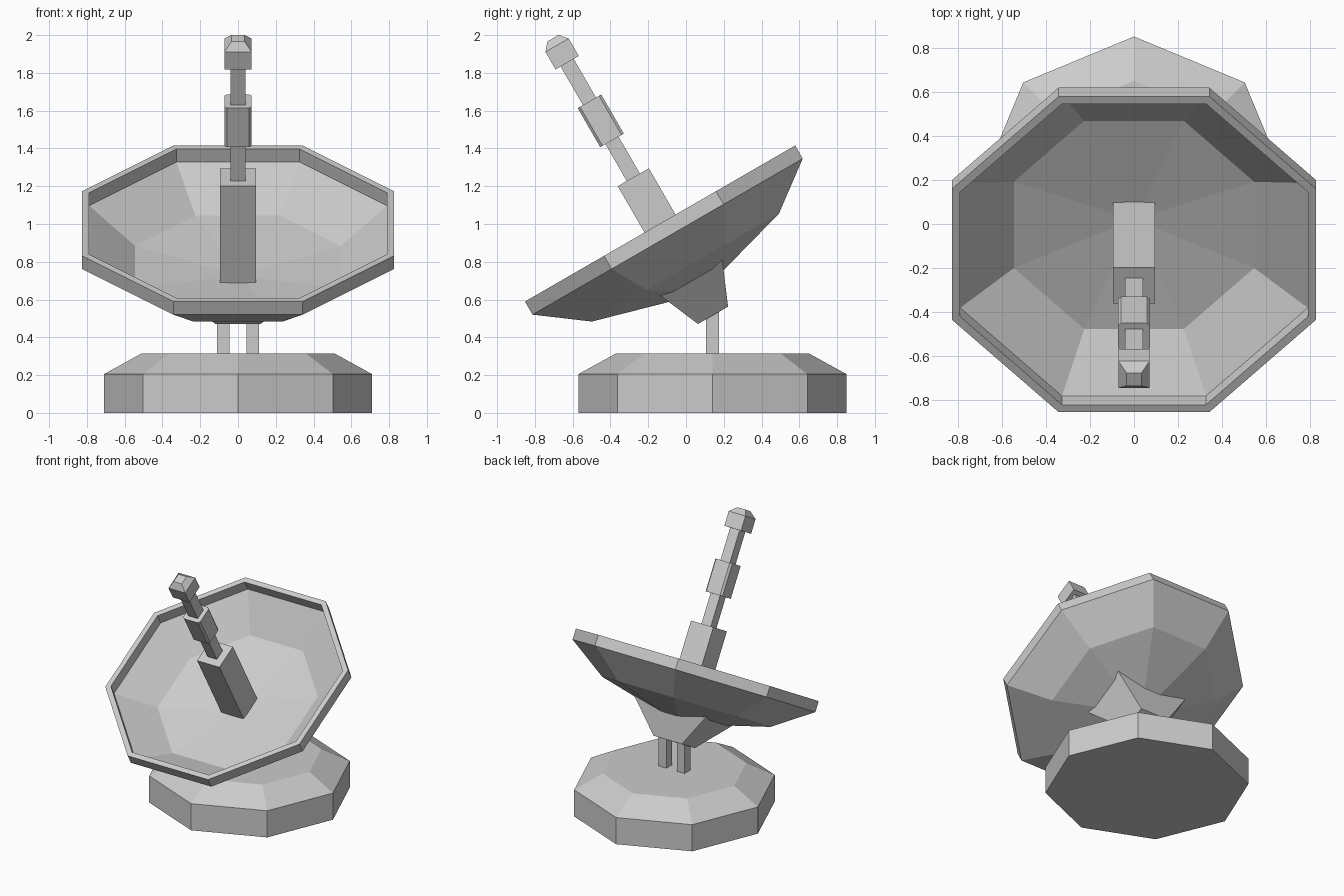
import bpy, bmesh
from math import cos, sin, pi, radians
from mathutils import Matrix

if "Cube" in bpy.data.objects:
    bpy.data.objects.remove(bpy.data.objects["Cube"])

# Dish frame: origin at the rim centre, tilted 30 degrees towards the front
DISH = Matrix.Translation((0, -0.1375, 1.0025)) @ Matrix.Rotation(radians(30), 4, 'X')


def loft(name, sections, matrix=Matrix()):
    """Join rings of (x, y) points at heights z; a one-point section is an apex."""
    bm = bmesh.new()
    rings = [[bm.verts.new((x, y, z)) for x, y in pts] for pts, z in sections]
    for a, b in zip(rings, rings[1:]):
        n = max(len(a), len(b))
        for i in range(n):
            j = (i + 1) % n
            quad = [a[i % len(a)], a[j % len(a)], b[j % len(b)], b[i % len(b)]]
            bm.faces.new(list(dict.fromkeys(quad)))
    for ring in (rings[0], rings[-1]):
        if len(ring) > 2:
            bm.faces.new(ring)
    bmesh.ops.recalc_face_normals(bm, faces=bm.faces)
    mesh = bpy.data.meshes.new(name)
    bm.to_mesh(mesh)
    bm.free()
    obj = bpy.data.objects.new(name, mesh)
    obj.matrix_world = matrix
    bpy.context.collection.objects.link(obj)
    return obj


def octagon(apothem=None, radius=None):
    """Flats towards the axes for an apothem, corners on the axes for a radius."""
    if apothem == 0:
        return [(0, 0)]
    r, turn = (radius, 0) if radius else (apothem / cos(pi / 8), pi / 8)
    return [(r * cos(turn + i * pi / 4), r * sin(turn + i * pi / 4)) for i in range(8)]


def rect(hx, hy=None):
    hy = hy or hx
    return [(-hx, -hy), (hx, -hy), (hx, hy), (-hx, hy)]


def chamfered(h, c):
    k = h - c
    return [(-k, -h), (k, -h), (h, -k), (h, k), (k, h), (-k, h), (-h, k), (-h, -k)]


# Octagonal foot with sloped shoulder
loft("base", [(octagon(radius=0.71), 0), (octagon(radius=0.71), 0.205),
              (octagon(radius=0.51), 0.315)], Matrix.Translation((0, 0.14, 0)))

# Twin support posts
for side, x in (("left", -0.077), ("right", 0.077)):
    loft(side + "_post", [(rect(0.033, 0.035), 0.30), (rect(0.033, 0.035), 0.60)],
         Matrix.Translation((x, 0.14, 0)))

# Flared mount under the dish
loft("dish_mount", [(rect(0.12, 0.092), -0.561), (rect(0.312, 0.192), -0.325)], DISH)

# Dish shell: outside from the apex up, over the rim, back down the inside
profile = [(0, -0.43), (0.572, -0.269), (0.826, -0.08), (0.826, 0),
           (0.788, 0), (0.788, -0.08), (0.545, -0.267), (0, -0.317)]
loft("dish", [(octagon(apothem=r), w) for r, w in profile], DISH)

# Feed mast: square block, thin rod, chamfered sleeve and tapered head
loft("feed_block", [(rect(0.095), -0.325), (rect(0.095), 0.283)], DISH)
loft("feed_rod", [(rect(0.04), 0.27), (rect(0.04), 1.0)], DISH)
loft("feed_sleeve", [(chamfered(0.072, 0.014), 0.508), (chamfered(0.072, 0.014), 0.747)], DISH)
loft("feed_head", [(rect(0.071), 0.983), (rect(0.071), 1.09), (rect(0.034), 1.133)], DISH)
